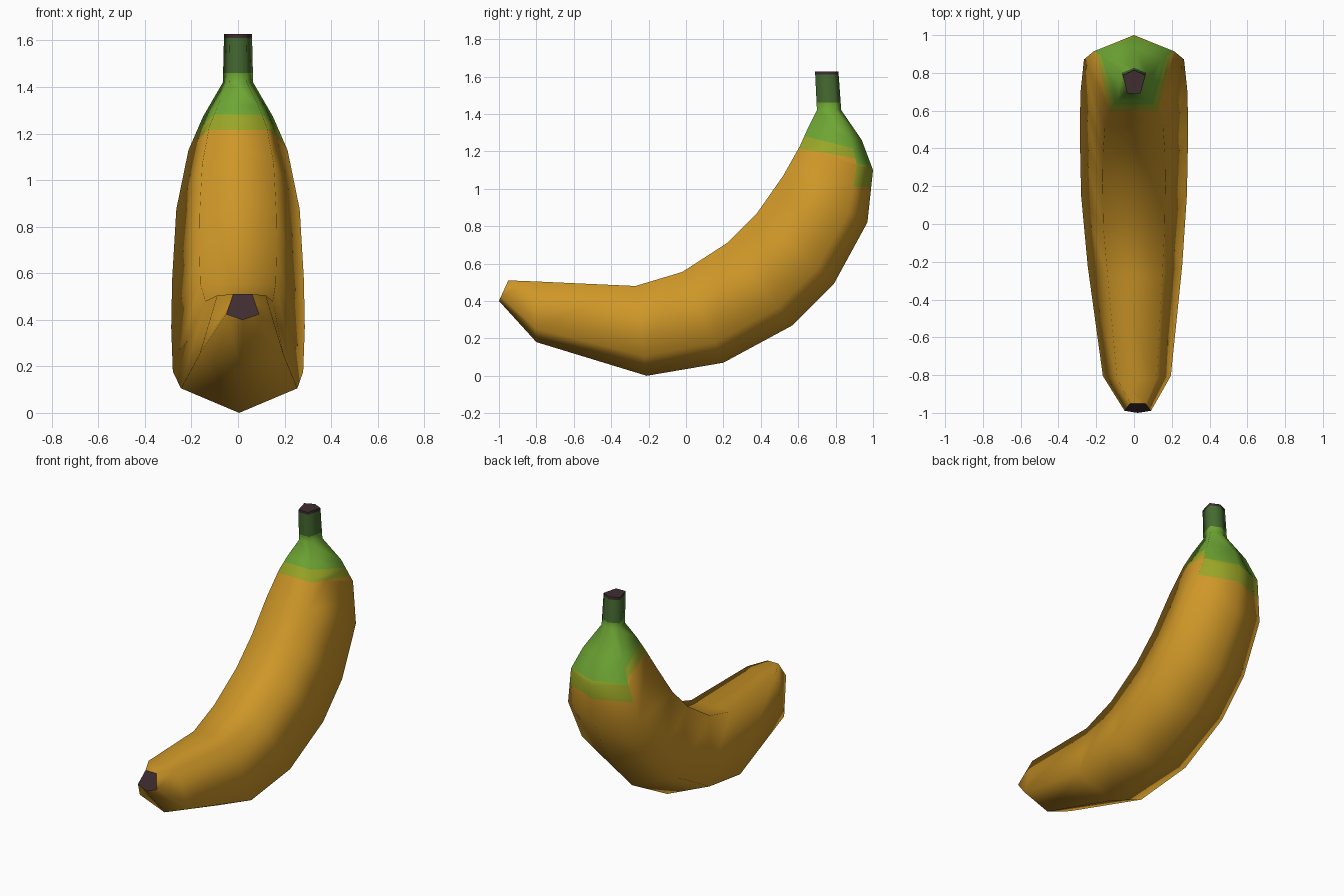
import bpy, bmesh
from mathutils import Vector

if "Cube" in bpy.data.objects:
    bpy.data.objects.remove(bpy.data.objects["Cube"])

# Flat colours
COLOURS = [
    ("ripe_yellow", (0.62, 0.31, 0.021)),
    ("lime", (0.32, 0.38, 0.02)),
    ("fresh_green", (0.155, 0.38, 0.034)),
    ("stem_green", (0.06, 0.145, 0.03)),
    ("dark_brown", (0.05, 0.026, 0.03)),
]
YELLOW, LIME, GREEN, STEM, BROWN = range(5)

# Cross-sections: inner edge (y, z), outer ridge (y, z), half width, x offset
RINGS = [
    (-0.95, 0.51, -1.00, 0.40, 0.07, 0.02),
    (-0.82, 0.505, -0.80, 0.18, 0.18, 0.015),
    (-0.27, 0.48, -0.21, 0.00, 0.25, 0.005),
    (-0.02, 0.555, 0.20, 0.07, 0.28, 0.0),
    (0.22, 0.71, 0.57, 0.27, 0.287, 0.0),
    (0.38, 0.87, 0.79, 0.49, 0.283, 0.0),
    (0.52, 1.07, 0.97, 0.82, 0.265, 0.0),
    (0.61, 1.23, 1.00, 1.10, 0.213, 0.0),
    (0.65, 1.32, 0.94, 1.26, 0.15, 0.0),
    (0.70, 1.42, 0.83, 1.42, 0.065, 0.0),
    (0.69, 1.627, 0.815, 1.627, 0.06, 0.0),
]


def pentagon(bm, ring):
    """Five-sided section with a ridge on the outside and a flat inside."""
    yi, zi, yo, zo, w, dx = ring
    inner, outer = Vector((dx, yi, zi)), Vector((dx, yo, zo))
    side = outer.lerp(inner, 0.22)
    x = Vector((1, 0, 0))
    pts = [outer, side + x * w, inner + x * w * 0.58,
           inner - x * w * 0.58, side - x * w]
    return [bm.verts.new(p) for p in pts]


bm = bmesh.new()
back = bm.faces.layers.int.new("back")
loops = [pentagon(bm, r) for r in RINGS]

# Skin between sections; the two strips beside the ridge are the back
for a, b in zip(loops, loops[1:]):
    for i in range(5):
        j = (i + 1) % 5
        f = bm.faces.new((a[i], a[j], b[j], b[i]))
        f.smooth = True
        f[back] = 1 if i in (0, 4) else 0

# Flat caps at the blossom tip and stem end
for ring in (loops[0], loops[-1]):
    cap = bm.faces.new(ring)
    cap.material_index = BROWN
    cap[back] = 2
    for e in cap.edges:
        e.smooth = False
bmesh.ops.recalc_face_normals(bm, faces=bm.faces[:])

# Colour bands: (strip kind, height at y = 0.6, slope along y, colour above)
BANDS = [
    (0, 1.215, -0.17, LIME), (1, 1.01, 0.0, LIME),
    (0, 1.29, -0.25, GREEN), (1, 1.13, 0.0, GREEN),
    (0, 1.46, 0.0, STEM), (1, 1.46, 0.0, STEM),
    (0, 1.61, 0.0, BROWN), (1, 1.61, 0.0, BROWN),
]
for kind, z0, slope, colour in BANDS:
    faces = [f for f in bm.faces if f[back] == kind
             and f.calc_center_median().y > 0.4]
    geom = set(faces)
    for f in faces:
        geom.update(f.edges)
        geom.update(f.verts)
    bmesh.ops.bisect_plane(bm, geom=list(geom), dist=1e-5,
                           plane_co=(0, 0.6, z0), plane_no=(0, -slope, 1))
    for f in bm.faces:
        c = f.calc_center_median()
        if f[back] == kind and c.y > 0.4 and c.z > z0 + slope * (c.y - 0.6):
            f.material_index = colour

mesh = bpy.data.meshes.new("banana")
bm.to_mesh(mesh)
bm.free()
for name, rgb in COLOURS:
    mat = bpy.data.materials.new(name)
    mat.diffuse_color = (*rgb, 1)
    mat.use_nodes = True
    mat.node_tree.nodes["Principled BSDF"].inputs["Base Color"].default_value = mat.diffuse_color
    mesh.materials.append(mat)
banana = bpy.data.objects.new("banana", mesh)
bpy.context.collection.objects.link(banana)
